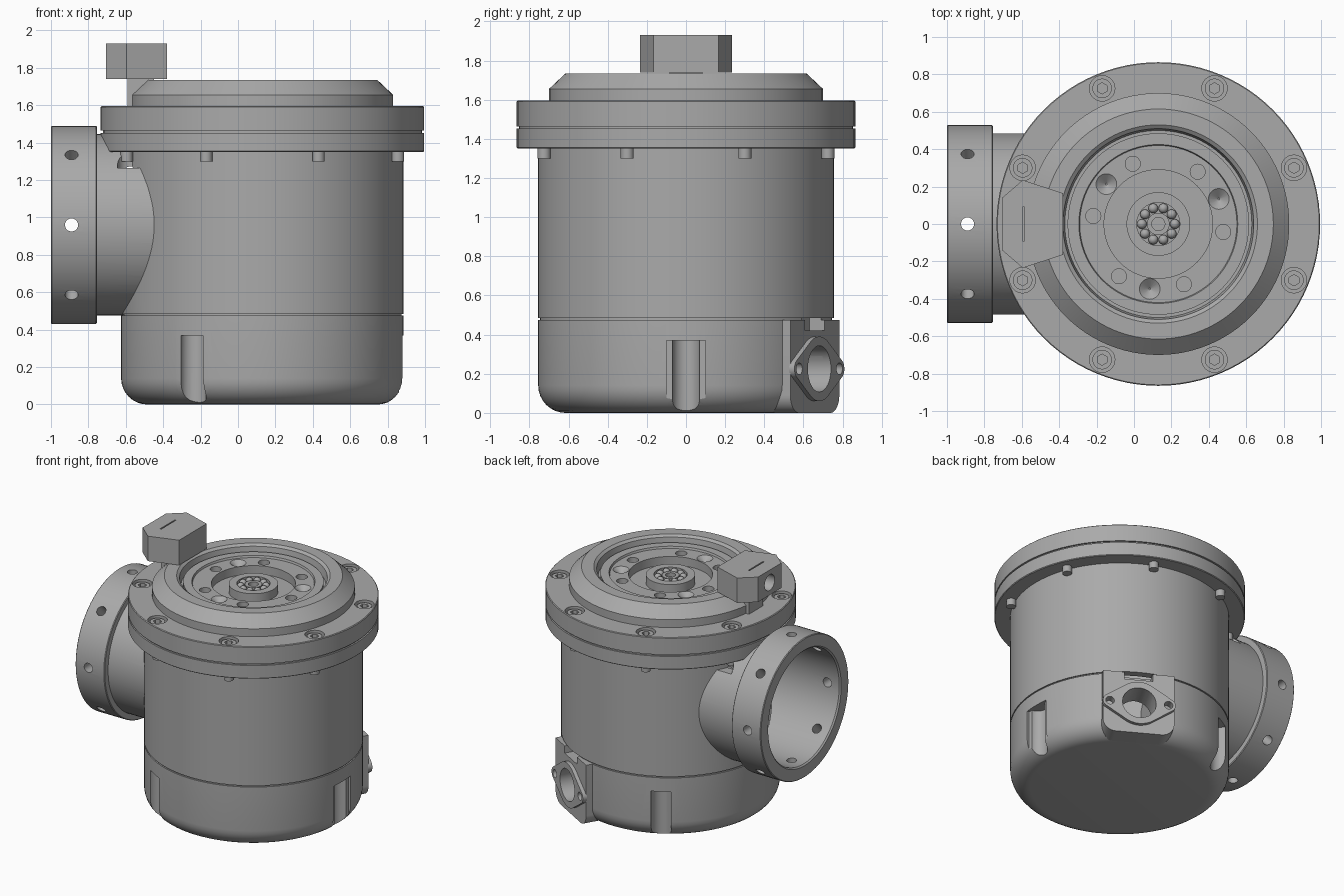
import bpy, bmesh
from math import sin, cos, pi, radians
from mathutils import Vector, Matrix

cube = bpy.data.objects.get("Cube")
if cube:
    bpy.data.objects.remove(cube)

CX = 0.13      # x of the vertical main axis
PORT_Z = 0.96  # height of the side pipe axis
parts = []

grey = bpy.data.materials.new("machined grey")
grey.use_nodes = True
grey.diffuse_color = (0.4, 0.4, 0.4, 1)
grey.node_tree.nodes["Principled BSDF"].inputs["Base Color"].default_value = (0.4, 0.4, 0.4, 1)


def finish(name, bm, keep=True):
    bmesh.ops.recalc_face_normals(bm, faces=bm.faces)
    mesh = bpy.data.meshes.new(name)
    bm.to_mesh(mesh)
    bm.free()
    mesh.materials.append(grey)
    ob = bpy.data.objects.new(name, mesh)
    bpy.context.scene.collection.objects.link(ob)
    if keep:
        parts.append(ob)
    return ob


def revolve(name, profile, closed=False, matrix=None, steps=96):
    """Spin (radius, height) points around z, then place the solid."""
    bm = bmesh.new()
    vs = [bm.verts.new((r, 0, z)) for r, z in profile]
    pairs = list(zip(vs, vs[1:])) + ([(vs[-1], vs[0])] if closed else [])
    es = [bm.edges.new(p) for p in pairs]
    bmesh.ops.spin(bm, geom=vs + es, cent=(0, 0, 0), axis=(0, 0, 1),
                   angle=2 * pi, steps=steps)
    bmesh.ops.remove_doubles(bm, verts=bm.verts, dist=1e-5)
    bm.transform(matrix or Matrix.Translation((CX, 0, 0)))
    return finish(name, bm)


def rod(name, r, a, b, keep=True, r2=None, n=32):
    """Cylinder or cone from point a to point b."""
    a, b = Vector(a), Vector(b)
    d = b - a
    m = Matrix.Translation((a + b) / 2) @ d.to_track_quat('Z', 'Y').to_matrix().to_4x4()
    bm = bmesh.new()
    bmesh.ops.create_cone(bm, cap_ends=True, segments=n, radius1=r,
                          radius2=r if r2 is None else r2, depth=d.length, matrix=m)
    return finish(name, bm, keep)


def prism(name, outline, lo, hi, matrix=None, keep=True):
    """Convex outline extruded along z from lo to hi."""
    bm = bmesh.new()
    for h in (lo, hi):
        for x, y in outline:
            bm.verts.new((x, y, h))
    bmesh.ops.convex_hull(bm, input=bm.verts)
    bmesh.ops.dissolve_limit(bm, angle_limit=0.01, verts=bm.verts, edges=bm.edges)
    bm.transform(matrix or Matrix())
    return finish(name, bm, keep)


def rect(x0, x1, y0, y1):
    return [(x0, y0), (x1, y0), (x1, y1), (x0, y1)]


def circle(r, x=0, y=0, n=48):
    return [(x + r * cos(2 * pi * i / n), y + r * sin(2 * pi * i / n)) for i in range(n)]


def polar(r, deg, z, tangent=0):
    a = radians(deg)
    return (CX + r * cos(a) - tangent * sin(a), r * sin(a) + tangent * cos(a), z)


def cut(ob, cutters):
    for c in cutters:
        mod = ob.modifiers.new("cut", 'BOOLEAN')
        mod.operation, mod.solver, mod.object = 'DIFFERENCE', 'EXACT', c
    dg = bpy.context.evaluated_depsgraph_get()
    mesh = bpy.data.meshes.new_from_object(ob.evaluated_get(dg))
    ob.modifiers.clear()
    ob.data = mesh


def discard(cutters):
    for c in cutters:
        bpy.data.objects.remove(c)


# Base cup with a rounded bottom edge
fillet = [(0.615 + 0.14 * sin(t * pi / 16), 0.14 - 0.14 * cos(t * pi / 16)) for t in range(9)]
base = revolve("base_cup", [(0, 0)] + fillet + [
    (0.755, 0.475), (0.745, 0.475), (0.745, 0.485), (0.6, 0.485), (0.6, 0.1), (0, 0.1)])

# Three vertical slots in the base
slots = []
for deg in (0, 120, 240):
    turn = Matrix.Translation((CX, 0, 0)) @ Matrix.Rotation(radians(deg), 4, 'Z')
    slots.append(prism("slot_mouth", rect(0.732, 0.9, -0.1, 0.1), -0.1, 0.37, turn, False))
    slots.append(rod("slot_floor", 0.07, polar(0.74, deg, -0.1), polar(0.74, deg, 0.37), False))

# Cable outlet: boss, oval plate, bore and notch; local axes are tangent, up, outward
OUT = 60
a = radians(OUT)
face = Matrix(((-sin(a), 0, cos(a), CX), (cos(a), 0, sin(a), 0), (0, 1, 0, 0), (0, 0, 0, 1)))
boss = prism("outlet_boss", circle(0.09, -0.16, 0.09) + circle(0.09, 0.16, 0.09)
             + [(-0.25, 0.475), (0.25, 0.475)], 0.62, 0.76, face)
plate = prism("outlet_plate", circle(0.165, 0, 0.225) + circle(0.05, -0.205, 0.225)
              + circle(0.05, 0.205, 0.225), 0.755, 0.787, face)
bore = rod("outlet_bore", 0.118, polar(0.45, OUT, 0.225), polar(0.9, OUT, 0.225), False)
notch = prism("outlet_notch", rect(-0.1, 0.1, 0.42, 0.55), 0.67, 0.9, face, False)
screws = [rod("outlet_screw_hole", 0.03, polar(0.72, OUT, 0.225, t),
              polar(0.9, OUT, 0.225, t), False) for t in (-0.205, 0.205)]
cut(base, slots + [bore, notch])
cut(boss, [bore, notch] + screws)
cut(plate, [bore] + screws)
discard(slots + screws + [bore, notch])

# Main housing shell, opened toward the side pipe
housing = revolve("housing_shell", [(0.755, 0.485), (0.755, 1.352), (0.7, 1.352), (0.7, 0.485)], True)
bore = rod("pipe_bore", 0.43, (-1.2, 0, PORT_Z), (-0.2, 0, PORT_Z), False, n=96)
cut(housing, [bore])
discard([bore])

# Side pipe neck, trimmed to the housing, with pockets under the flange bolts
along_x = Matrix.Translation((0, 0, PORT_Z)) @ Matrix.Rotation(pi / 2, 4, 'Y')
neck = revolve("pipe_neck", [(0.485, -0.77), (0.485, -0.35), (0.43, -0.35), (0.43, -0.77)],
               True, along_x)
trims = [rod("neck_trim", 0.72, (CX, 0, 0.2), (CX, 0, 1.8), False, n=96)]
trims += [rod("bolt_pocket", 0.075, (-0.57, y, 1.265), (-0.57, y, 1.7), False) for y in (-0.37, 0.37)]
cut(neck, trims)
discard(trims)

# Pipe collar with eight radial holes
collar = revolve("pipe_collar", [(0.525, -1), (0.53, -0.995), (0.53, -0.76), (0.525, -0.755),
                                 (0.43, -0.755), (0.43, -0.99), (0.44, -1)], True, along_x)
holes = []
for i in range(8):
    v = Vector((0, cos(i * pi / 4), sin(i * pi / 4)))
    c = Vector((-0.89, 0, PORT_Z))
    holes.append(rod("collar_hole", 0.035, c + v * 0.35, c + v * 0.6, False))
cut(collar, holes)
discard(holes)

# Double flange, domed rim and stepped top recess
lid = revolve("flange_lid", [
    (0, 1.35), (0.86, 1.35), (0.865, 1.355), (0.865, 1.452), (0.853, 1.452), (0.853, 1.464),
    (0.865, 1.464), (0.865, 1.59), (0.86, 1.595), (0.7, 1.595), (0.7, 1.655), (0.615, 1.735),
    (0.53, 1.735), (0.51, 1.72), (0.5, 1.66), (0.485, 1.66), (0.485, 1.69), (0.425, 1.69),
    (0.42, 1.675), (0.29, 1.675), (0.29, 1.61), (0.17, 1.61), (0.17, 1.675), (0.115, 1.675),
    (0.115, 1.64), (0.06, 1.64), (0.06, 1.67), (0.035, 1.67), (0.035, 1.64), (0, 1.64)])
bolt_angles = [22.5 + 45 * i for i in range(8)]
holes = [rod("counterbore", 0.068, polar(0.785, d, 1.54), polar(0.785, d, 1.7), False)
         for d in bolt_angles]
holes += [rod("face_hole", 0.04, polar(0.35, 60 * i - 7, 1.63), polar(0.35, 60 * i - 7, 1.72), False)
          for i in range(6)]
holes += [rod("countersink", 0.005, polar(0.35, 120 * i + 22.5, 1.635),
              polar(0.35, 120 * i + 22.5, 1.685), False, r2=0.068) for i in range(3)]
cut(lid, holes)
discard(holes)

# Flange bolts: socket heads above, shank ends below
for d in bolt_angles:
    head = rod("bolt_head", 0.052, polar(0.785, d, 1.53), polar(0.785, d, 1.583))
    socket = rod("hex_socket", 0.03, polar(0.785, d, 1.555), polar(0.785, d, 1.62), False, n=6)
    cut(head, [socket])
    discard([socket])
    rod("bolt_end", 0.033, polar(0.785, d, 1.3), polar(0.785, d, 1.4))

# Ball bearing in the hub
for i in range(10):
    bm = bmesh.new()
    bmesh.ops.create_uvsphere(bm, u_segments=16, v_segments=10, radius=0.026,
                              matrix=Matrix.Translation(polar(0.088, 36 * i, 1.655)))
    finish("bearing_ball", bm)

# Sensor block on its stem, with a cable hole and a slit on top
prism("sensor_stem", rect(-0.59, -0.45, -0.085, 0.085), 1.59, 1.75)
half = [(-0.38, 0.165), (-0.595, 0.235), (-0.705, 0.14)]
sensor = prism("sensor_block", half + [(x, -y) for x, y in half], 1.74, 1.93)
cutters = [rod("cable_hole", 0.06, (-0.6, 0, 1.835), (-0.8, 0, 1.835), False),
           prism("top_slit", rect(-0.596, -0.586, -0.09, 0.09), 1.915, 2, None, False)]
cut(sensor, cutters)
discard(cutters)

# Smooth curved faces, keep machined edges sharp
for ob in bpy.context.view_layer.objects:
    ob.select_set(ob in parts)
bpy.context.view_layer.objects.active = base
bpy.ops.object.shade_smooth_by_angle(angle=radians(25))
